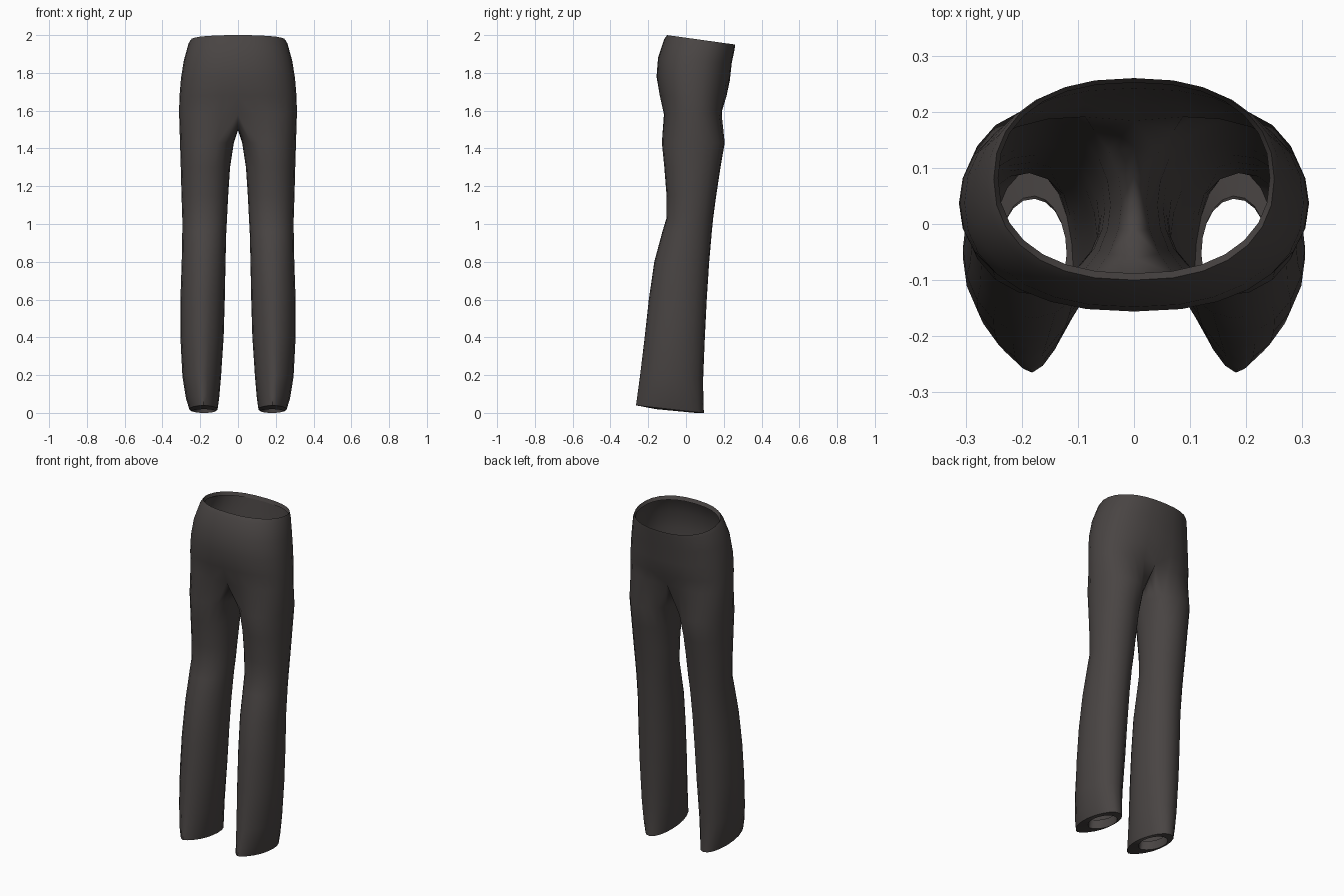
import bpy, bmesh
from math import sin, cos, pi, radians

if "Cube" in bpy.data.objects:
    bpy.data.objects.remove(bpy.data.objects["Cube"])

OUTER, INNER = 15, 5   # points round the outside and the inseam of each half

# Seat and waist: front z, back z, half width, front y, back y, centre pinch
TORSO = [
    (2.00, 1.95, .25, -.10, .26, 0),
    (1.98, 1.93, .262, -.115, .258, 0),
    (1.88, 1.85, .287, -.148, .242, 0),
    (1.78, 1.76, .302, -.156, .232, 0),
    (1.68, 1.67, .31, -.148, .222, .05),
    (1.58, 1.60, .312, -.136, .21, .15),
]

# Legs: front z, back z, inner x, outer x, front y, back y
LEG = [
    (1.43, 1.43, .022, .307, -.128, .205),
    (1.30, 1.30, .042, .303, -.115, .183),
    (1.15, 1.15, .052, .299, -.103, .16),
    (1.03, 1.03, .058, .295, -.104, .144),
    (.96, .96, .062, .295, -.125, .137),
    (.80, .80, .066, .298, -.168, .123),
    (.60, .60, .070, .305, -.197, .11),
    (.40, .40, .076, .305, -.219, .10),
    (.20, .18, .09, .294, -.243, .091),
    (.09, .06, .10, .275, -.258, .092),
    (.04, .00, .108, .258, -.265, .095),
    (.02, .00, .12, .24, -.16, .05),
    (.07, .06, .12, .24, -.15, .045),
]


def power(v, e):
    return (abs(v) ** e) * (1 if v >= 0 else -1)


def lerp(a, b, t):
    return a + (b - a) * t


def torso_ring(zf, zb, width, yf, yb, pinch):
    """Half hoop from centre front round the side to centre back."""
    points = []
    for i in range(OUTER):
        a = lerp(-pi / 2, pi / 2, i / (OUTER - 1))
        c = 0 if i in (0, OUTER - 1) else cos(a)
        s = power(sin(a), .9) * (1 - pinch * (1 - c) ** 2)
        t = (s + 1) / 2
        points.append((width * c ** .85, lerp(yf, yb, t), lerp(zf, zb, t)))
    return points


def leg_ring(zf, zb, xi, xo, yf, yb):
    """Closed hoop round one leg, narrowing to a front crease lower down."""
    crease = lerp(1.3, .95, min(zf, 1))
    corner = radians(130)
    angles = [lerp(-corner, corner, i / (OUTER - 1)) for i in range(OUTER)]
    angles += [lerp(corner, 2 * pi - corner, (i + 1) / (INNER + 1)) for i in range(INNER)]
    points = []
    for a in angles:
        c, s = cos(a), sin(a)
        t = (s + 1) / 2
        x = (xi + xo) / 2 + (xo - xi) / 2 * power(c, crease if s < 0 else .95)
        points.append((x, lerp(yf, yb, t), lerp(zf, zb, t)))
    return points


def bridge(bm, upper, lower, closed):
    n = len(upper)
    for i in range(n if closed else n - 1):
        j = (i + 1) % n
        bm.faces.new((upper[i], lower[i], lower[j], upper[j]))


bm = bmesh.new()
add = lambda points: [bm.verts.new(p) for p in points]

# Seat, starting with a narrow fold inside the waist
first = TORSO[0]
fold = (first[0] - .02, first[1] - .02, first[2] - .008, first[3] + .012, first[4] - .008, 0)
rings = [add(torso_ring(*row)) for row in [fold] + TORSO]
for upper, lower in zip(rings, rings[1:]):
    bridge(bm, upper, lower, False)

# Crotch seam closes the last hoop along the centre line
front, back = rings[-1][0].co, rings[-1][-1].co
seam = []
for k in range(INNER):
    t = (k + 1) / (INNER + 1)
    p = back.lerp(front, t)
    seam.append((0, p.y, p.z - .095 * sin(pi * t)))
previous = rings[-1] + add(seam)

# Leg, ending in a hem turned inward
for row in LEG:
    ring = add(leg_ring(*row))
    bridge(bm, previous, ring, True)
    previous = ring

bmesh.ops.recalc_face_normals(bm, faces=bm.faces)
side = max(bm.faces, key=lambda f: f.calc_center_median().x)
if side.normal.x < 0:
    bmesh.ops.reverse_faces(bm, faces=bm.faces)

mesh = bpy.data.meshes.new("trousers")
bm.to_mesh(mesh)
bm.free()
trousers = bpy.data.objects.new("trousers", mesh)
bpy.context.collection.objects.link(trousers)

# Dark cloth
cloth = bpy.data.materials.new("charcoal cloth")
cloth.use_nodes = True
colour = (.066, .058, .056, 1)
cloth.diffuse_color = colour
shader = cloth.node_tree.nodes["Principled BSDF"]
shader.inputs["Base Color"].default_value = colour
shader.inputs["Roughness"].default_value = .9
mesh.materials.append(cloth)

# Mirror the half onto the other side
mirror = trousers.modifiers.new("mirror", "MIRROR")
mirror.use_clip = True
mirror.merge_threshold = .001

bpy.context.view_layer.objects.active = trousers
trousers.select_set(True)
bpy.ops.object.shade_smooth_by_angle(angle=radians(50))
